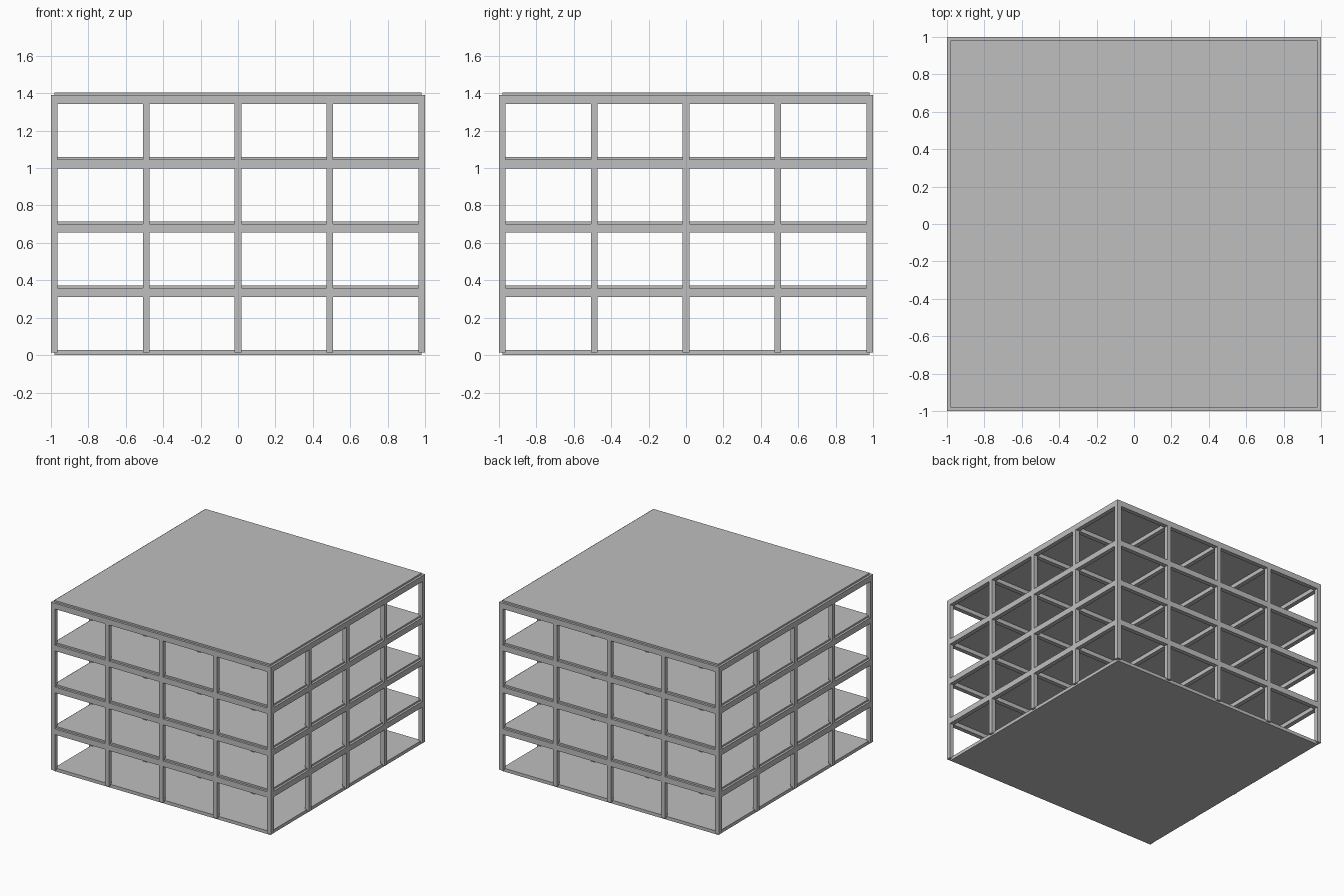
import bpy
import bmesh
from mathutils import Matrix, Vector

if "Cube" in bpy.data.objects:
    bpy.data.objects.remove(bpy.data.objects["Cube"], do_unlink=True)

concrete = bpy.data.materials.new("concrete_grey")
concrete.use_nodes = True
colour = (0.52, 0.52, 0.52, 1)
concrete.diffuse_color = colour
concrete.node_tree.nodes["Principled BSDF"].inputs["Base Color"].default_value = colour

# Structural grid
HALF = 0.018            # half width of columns and beams
EDGE = 1 - HALF         # outer grid line
BEAM_DEPTH = 0.047
SLAB_HALF = 0.0135
STOREY = 0.344
STOREYS = 4
BAYS = 4
BAY = 2 * EDGE / BAYS
lines = [-EDGE + BAY * i for i in range(BAYS + 1)]
levels = [SLAB_HALF + STOREY * i for i in range(STOREYS + 1)]


def build_boxes(name, boxes):
    """Join boxes, each given by its low and high corners, into one object."""
    bm = bmesh.new()
    for low, high in boxes:
        low, high = Vector(low), Vector(high)
        matrix = Matrix.Translation((low + high) / 2) @ Matrix.Diagonal((*(high - low), 1))
        bmesh.ops.create_cube(bm, size=1, matrix=matrix)
    mesh = bpy.data.meshes.new(name)
    bm.to_mesh(mesh)
    bm.free()
    mesh.materials.append(concrete)
    obj = bpy.data.objects.new(name, mesh)
    bpy.context.collection.objects.link(obj)
    return obj


# Floor and roof slabs, centred on each level
for i, z in enumerate(levels):
    name = "ground_slab" if i == 0 else "roof_slab" if i == STOREYS else f"floor_slab_{i}"
    build_boxes(name, [((-EDGE, -EDGE, z - SLAB_HALF), (EDGE, EDGE, z + SLAB_HALF))])

# Columns at every grid crossing
build_boxes("columns", [
    ((x - HALF, y - HALF, levels[0]), (x + HALF, y + HALF, levels[-1]))
    for x in lines for y in lines])

# Beams between columns, hanging below each upper level
for i, z in enumerate(levels[1:], 1):
    cross, deep = [], []
    for line in lines:
        for start in lines[:-1]:
            a, b = start + HALF, start + BAY - HALF
            cross.append(((a, line - HALF, z - BEAM_DEPTH), (b, line + HALF, z)))
            deep.append(((line - HALF, a, z - BEAM_DEPTH), (line + HALF, b, z)))
    build_boxes(f"cross_beams_{i}", cross)
    build_boxes(f"depth_beams_{i}", deep)
